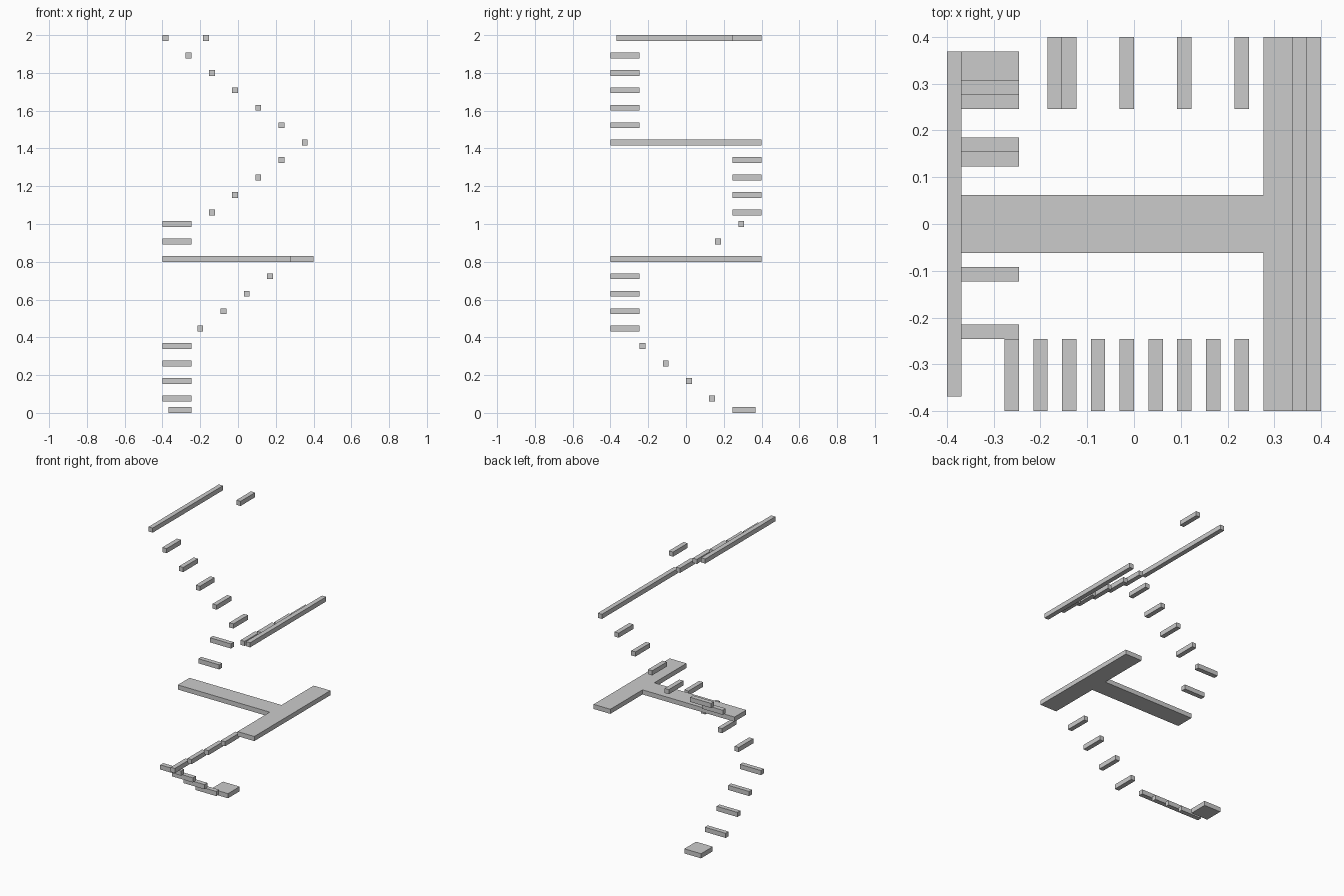
import bpy, bmesh

if "Cube" in bpy.data.objects:
    bpy.data.objects.remove(bpy.data.objects["Cube"])

U = 2 / 65  # one block: the course sits on a 26 x 26 x 65 block lattice


def slab(name, outline, z):
    """Extrude an outline (in blocks) to one block thick, starting at layer z."""
    bm = bmesh.new()
    face = bm.faces.new([bm.verts.new((x * U, y * U, z * U)) for x, y in outline])
    top = bmesh.ops.extrude_face_region(bm, geom=[face])["geom"]
    bmesh.ops.translate(bm, vec=(0, 0, U),
                        verts=[v for v in top if isinstance(v, bmesh.types.BMVert)])
    bmesh.ops.recalc_face_normals(bm, faces=bm.faces)
    mesh = bpy.data.meshes.new(name)
    bm.to_mesh(mesh)
    bm.free()
    bpy.context.collection.objects.link(bpy.data.objects.new(name, mesh))


def box(name, x0, x1, y0, y1, z):
    slab(name, [(x0, y0), (x1, y0), (x1, y1), (x0, y1)], z)


def flight(name, count, x, y, z, dx=0, dy=0, dz=3):
    """Repeat a step, moving by (dx, dy, dz) blocks each time."""
    for i in range(count):
        box(f"{name}_{i + 1}", x[0] + i * dx, x[1] + i * dx,
            y[0] + i * dy, y[1] + i * dy, z + i * dz)


LEFT, FRONT, BACK = (-13, -8), (-13, -8), (8, 13)

# Starting pad and lower flights
box("start_pad", -12, -8, 8, 12, 0)
flight("lower_left_step", 4, LEFT, (4, 5), 2, dy=-4)
flight("lower_front_step", 4, (-7, -6), FRONT, 14, dx=4)

# T-shaped landing
slab("t_landing", [(9, -13), (13, -13), (13, 13), (9, 13),
                   (9, 2), (-13, 2), (-13, -2), (9, -2)], 26)

# Middle flights
flight("middle_left_step", 2, LEFT, (5, 6), 29, dy=4)
flight("middle_back_step", 4, (-5, -4), BACK, 34, dx=4)

# Right beam and upper flight
box("right_beam", 11, 12, -13, 13, 46)
flight("upper_front_step", 5, (7, 8), FRONT, 49, dx=-4)

# Top beam and last step
box("top_beam", -13, -12, -12, 12, 64)
box("top_back_step", -6, -5, 8, 13, 64)
